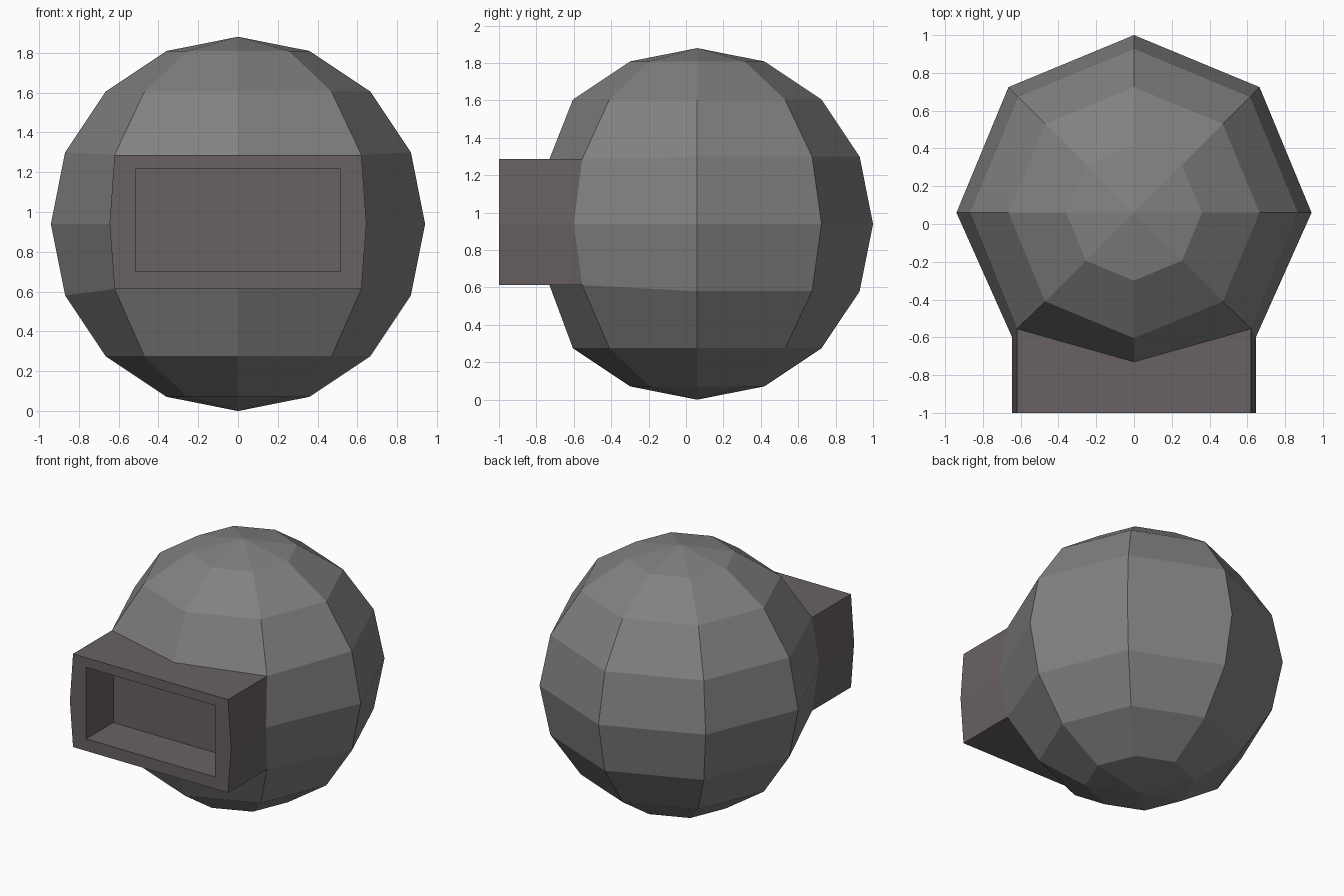
import bpy, bmesh

if "Cube" in bpy.data.objects:
    bpy.data.objects.remove(bpy.data.objects["Cube"])

R, CY, CZ = 0.94, 0.06, 0.94


def material(name, rgb):
    m = bpy.data.materials.new(name)
    m.diffuse_color = (*rgb, 1)
    m.use_nodes = True
    m.node_tree.nodes["Principled BSDF"].inputs["Base Color"].default_value = m.diffuse_color
    return m


def side(v, eps=0.1):
    return 0 if abs(v) < eps else (1 if v > 0 else -1)


def snap(faces, x_mid, x_end, z_low, z_high, y):
    """Place the 3 x 3 front grid; y maps the column (0 middle, 1 outer) and row."""
    for v in {v for f in faces for v in f.verts}:
        col, row = side(v.co.x), side(v.co.z - CZ)
        v.co.x = col * (x_end if row else x_mid)
        v.co.z = (z_low, CZ, z_high)[row + 1]
        v.co.y = y(abs(col), abs(row))


bm = bmesh.new()

# Faceted ball
bmesh.ops.create_uvsphere(bm, u_segments=8, v_segments=8, radius=R)
bmesh.ops.translate(bm, verts=bm.verts, vec=(0, CY, CZ))
bmesh.ops.recalc_face_normals(bm, faces=bm.faces)

# Four front panels that become the window housing
front = []
for f in bm.faces:
    c = f.calc_center_median()
    if c.y < -0.5 and abs(c.x) < 0.5 and abs(c.z - CZ) < 0.3:
        front.append(f)


def step(*args):
    ring = bmesh.ops.inset_region(bm, faces=front, thickness=0.03,
                                  use_boundary=True)["faces"]
    for f in ring + front:
        f.material_index = 1
    snap(front, *args)


# Seam on the ball, box sides, frame, then recess
snap(front, 0.645, 0.62, 0.613, 1.287,
     lambda col, row: (-0.555 if row else -0.6) if col else -0.73)
step(0.645, 0.62, 0.613, 1.287, lambda col, row: -1.0)
step(0.515, 0.515, 0.70, 1.217, lambda col, row: -1.0)
step(0.515, 0.515, 0.70, 1.217, lambda col, row: -0.69)

mesh = bpy.data.meshes.new("ball_with_window_housing")
bm.to_mesh(mesh)
bm.free()
mesh.materials.append(material("grey", (0.22, 0.22, 0.22)))
mesh.materials.append(material("dark_mauve", (0.14, 0.12, 0.13)))
obj = bpy.data.objects.new("ball_with_window_housing", mesh)
bpy.context.collection.objects.link(obj)
